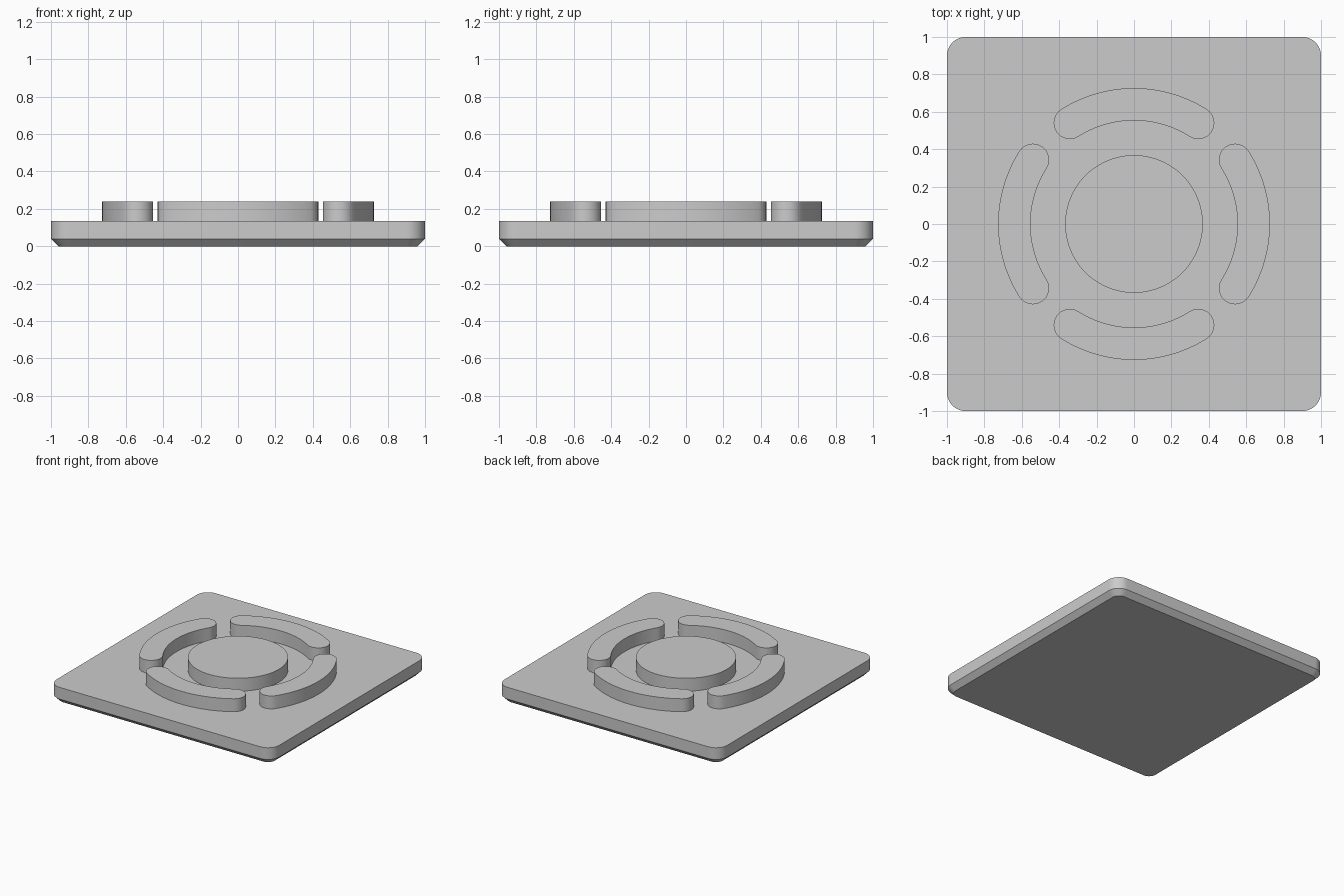
import bpy, bmesh, math

if "Cube" in bpy.data.objects:
    bpy.data.objects.remove(bpy.data.objects["Cube"])

grey = bpy.data.materials.new("plain grey")
grey.diffuse_color = (0.6, 0.6, 0.6, 1)
grey.use_nodes = True
grey.node_tree.nodes["Principled BSDF"].inputs["Base Color"].default_value = grey.diffuse_color

BASE_TOP, RAISED_TOP = 0.135, 0.24


def arc(cx, cy, r, start, end, steps):
    """Points on an arc, angles in degrees."""
    angles = [math.radians(start + (end - start) * i / steps) for i in range(steps + 1)]
    return [(cx + r * math.cos(a), cy + r * math.sin(a)) for a in angles]


def rounded_square(half, r):
    c = half - r
    outline = []
    for i, (sx, sy) in enumerate([(1, 1), (-1, 1), (-1, -1), (1, -1)]):
        outline += arc(sx * c, sy * c, r, 90 * i, 90 * i + 90, 12)
    return outline


def loft(name, sections):
    """Solid through stacked outlines, each given as (outline, z)."""
    bm = bmesh.new()
    rings = [[bm.verts.new((x, y, z)) for x, y in outline] for outline, z in sections]
    n = len(rings[0])
    for low, high in zip(rings, rings[1:]):
        for i in range(n):
            j = (i + 1) % n
            bm.faces.new((low[i], low[j], high[j], high[i]))
    bm.faces.new(rings[0][::-1])
    bm.faces.new(rings[-1])
    bmesh.ops.recalc_face_normals(bm, faces=bm.faces)
    mesh = bpy.data.meshes.new(name)
    bm.to_mesh(mesh)
    bm.free()
    mesh.materials.append(grey)
    obj = bpy.data.objects.new(name, mesh)
    bpy.context.collection.objects.link(obj)
    bpy.ops.object.select_all(action='DESELECT')
    obj.select_set(True)
    bpy.context.view_layer.objects.active = obj
    bpy.ops.object.shade_smooth_by_angle(angle=math.radians(30))
    return obj


# Square plate with rounded corners and a chamfered underside
loft("base_plate", [(rounded_square(0.96, 0.06), 0),
                    (rounded_square(1.0, 0.1), 0.04),
                    (rounded_square(1.0, 0.1), BASE_TOP)])

# Round centre boss
disc = arc(0, 0, 0.368, 0, 360, 96)[:-1]
loft("centre_disc", [(disc, BASE_TOP), (disc, RAISED_TOP)])

# Four curved bars with round ends, in a ring about the boss
MID, HALF, SWEEP = 0.64, 0.0865, 32.4
for k, side in enumerate(["right", "back", "left", "front"]):
    a0, a1 = 90 * k - SWEEP, 90 * k + SWEEP
    end_x, end_y = (MID * math.cos(math.radians(a1)), MID * math.sin(math.radians(a1)))
    start_x, start_y = (MID * math.cos(math.radians(a0)), MID * math.sin(math.radians(a0)))
    bar = (arc(0, 0, MID + HALF, a0, a1, 28)
           + arc(end_x, end_y, HALF, a1, a1 + 180, 16)[1:-1]
           + arc(0, 0, MID - HALF, a1, a0, 28)
           + arc(start_x, start_y, HALF, a0 + 180, a0 + 360, 16)[1:-1])
    loft("curved_bar_" + side, [(bar, BASE_TOP), (bar, RAISED_TOP)])
